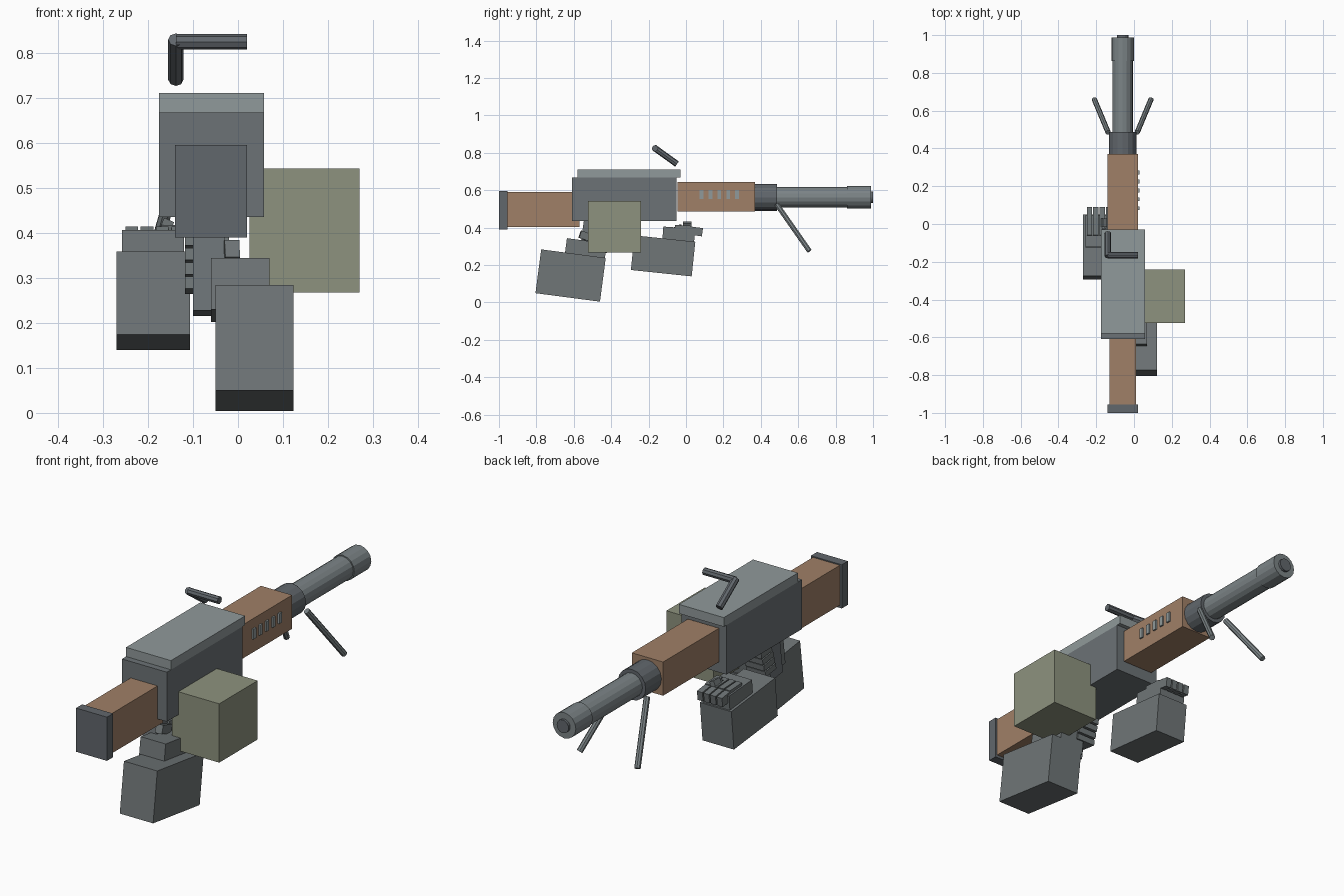
import bpy, math
from mathutils import Vector, Matrix

cube = bpy.data.objects.get("Cube")
if cube:
    bpy.data.objects.remove(cube, do_unlink=True)


def material(name, rgb):
    m = bpy.data.materials.new(name)
    m.use_nodes = True
    col = (*rgb, 1)
    m.diffuse_color = col
    m.node_tree.nodes["Principled BSDF"].inputs["Base Color"].default_value = col
    return m


steel = material("steel grey", (0.15, 0.17, 0.18))
pale = material("pale grey", (0.28, 0.32, 0.325))
barrel_grey = material("barrel grey", (0.20, 0.23, 0.24))
dark = material("dark steel", (0.12, 0.135, 0.15))
wood = material("brown wood", (0.35, 0.215, 0.135))
olive = material("olive green", (0.27, 0.29, 0.21))
glove = material("arm grey", (0.16, 0.18, 0.185))


def box(name, mat, x, y, z, rot=(0, 0, 0)):
    """Box from axis ranges, turned about its own centre in degrees."""
    mid = [(a + b) / 2 for a, b in (x, y, z)]
    bpy.ops.mesh.primitive_cube_add(size=1, location=mid,
                                    rotation=[math.radians(a) for a in rot])
    o = bpy.context.object
    o.name = name
    o.scale = [b - a for a, b in (x, y, z)]
    o.data.materials.append(mat)
    return o


def rod(name, mat, start, end, radius, sides=12):
    a, b = Vector(start), Vector(end)
    bpy.ops.mesh.primitive_cylinder_add(vertices=sides, radius=radius,
                                        depth=(b - a).length, location=(a + b) / 2)
    o = bpy.context.object
    o.name = name
    o.rotation_euler = (b - a).to_track_quat('Z', 'Y').to_euler()
    o.data.materials.append(mat)
    return o


# Stock, receiver and handguard
box("butt_plate", dark, (-.14, .02), (-1, -.955), (.39, .595))
box("stock", wood, (-.13, .01), (-.957, -.57), (.403, .59))
box("receiver", steel, (-.175, .058), (-.61, -.05), (.435, .667))
box("top_cover", pale, (-.175, .058), (-.58, -.03), (.667, .71))
box("handguard", wood, (-.14, .022), (-.045, .37), (.487, .645))
for i in range(5):
    y = .083 + i * .0475
    box(f"vent_{i + 1}", pale, (.02, .03), (y - .01, y + .01), (.552, .6))

# Barrel, stepped along one axis
AX, AZ = -.06, .562
for name, mat, y0, y1, r in (("barrel_collar", dark, .36, .487, .072),
                             ("barrel", barrel_grey, .48, .87, .055),
                             ("muzzle", barrel_grey, .862, .988, .06),
                             ("bore", dark, .98, 1, .031)):
    rod(name, mat, (AX, y0, AZ), (AX, y1, AZ), r, 16)

# Bipod legs
for name, s in (("left_bipod_leg", 1), ("right_bipod_leg", -1)):
    rod(name, barrel_grey, (AX + s * .077, .485, .525),
        (AX + s * .15, .66, .275), .014, 8)

# Carry handle
rod("handle_grip", dark, (-.138, -.165, .824), (.02, -.165, .824), .017, 8)
rod("handle_arm", dark, (-.138, -.172, .829), (-.138, -.048, .74), .017, 8)

# Ammunition box
box("ammo_box", olive, (.025, .27), (-.525, -.24), (.267, .543))

# Front arm and open hand
box("front_forearm", glove, (-.27, -.107), (-.286, .041), (.156, .342), (-6, 0, 0))
box("front_palm", glove, (-.258, -.12), (-.125, .045), (.3, .4), (-4, 0, 0))
for i in range(4):
    x = -.25 + i * .034
    box(f"front_finger_{i + 1}", glove, (x, x + .028), (.02, .088), (.358, .402), (-8, 0, 0))
    box(f"front_knuckle_{i + 1}", glove, (x, x + .028), (-.06, .03), (.385, .412), (-3, 0, 0))
box("front_thumb", glove, (-.175, -.14), (-.085, -.015), (.355, .405), (25, 0, -12))
box("front_thumb_tip", glove, (-.172, -.148), (-.015, .03), (.395, .43), (0, 25, 0))

# Rear arm, palm and pistol grip
box("rear_forearm", glove, (-.05, .123), (-.791, -.443), (.026, .262), (-7.5, 0, 0))
box("rear_palm", glove, (-.06, .07), (-.645, -.43), (.215, .33), (-7.5, 0, 0))
box("pistol_grip", steel, (-.1, -.03), (-.56, -.47), (.22, .45), (-8, 0, 0))
for i in range(4):
    z = .27 + i * .032
    box(f"rear_finger_{i + 1}", glove, (-.118, -.02), (-.5 + i * .01, -.42 + i * .01),
        (z, z + .027), (-8, 0, 0))
box("rear_thumb", glove, (-.035, -.002), (-.57, -.48), (.33, .37), (-20, 0, 8))
